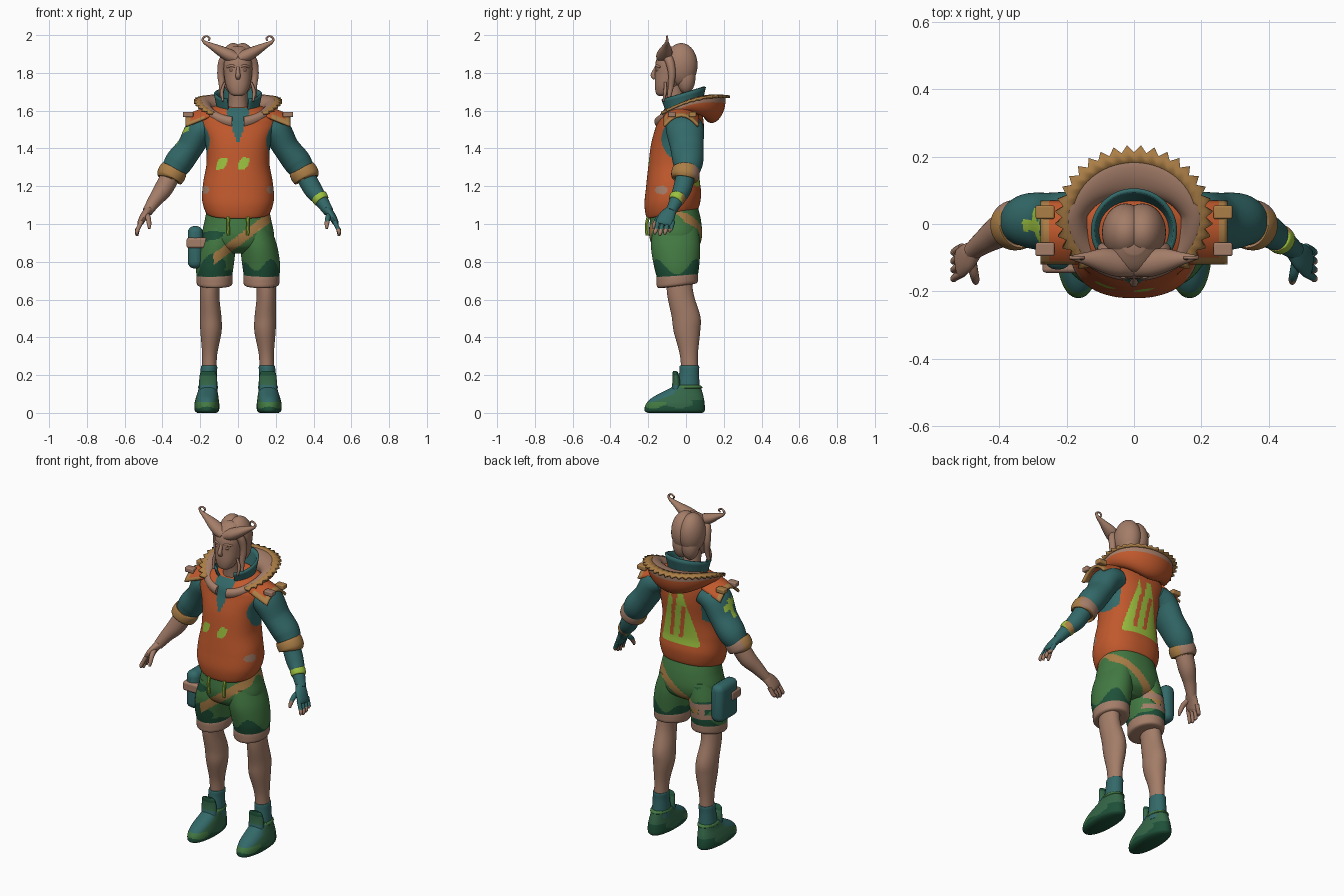
import bpy, bmesh
from math import sin, cos, pi, radians, copysign
from mathutils import Vector, Matrix

if "Cube" in bpy.data.objects:
    bpy.data.objects.remove(bpy.data.objects["Cube"])


def material(name, *rgb):
    mat = bpy.data.materials.new(name)
    mat.use_nodes = True
    mat.diffuse_color = (*rgb, 1)
    shader = mat.node_tree.nodes["Principled BSDF"]
    shader.inputs["Base Color"].default_value = (*rgb, 1)
    shader.inputs["Roughness"].default_value = 0.8
    return mat


skin = material("warm brown skin", 0.37, 0.205, 0.14)
orange = material("burnt orange", 0.53, 0.1, 0.026)
teal = material("deep teal", 0.033, 0.14, 0.14)
green = material("leaf green", 0.055, 0.19, 0.055)
moss = material("moss green", 0.035, 0.135, 0.065)
dark_green = material("dark green", 0.013, 0.08, 0.04)
lime = material("lime", 0.33, 0.53, 0.05)
tan = material("tan", 0.41, 0.21, 0.062)
parts = []


def finish(name, bm, mat):
    bmesh.ops.recalc_face_normals(bm, faces=bm.faces)
    mesh = bpy.data.meshes.new(name)
    bm.to_mesh(mesh)
    bm.free()
    obj = bpy.data.objects.new(name, mesh)
    bpy.context.collection.objects.link(obj)
    mesh.materials.append(mat)
    parts.append(obj)
    return obj


def surface(name, point, nu, nv, mat, cap=False, thick=0):
    """Grid of quads over point(u, v); seams are welded, ends can be capped."""
    bm = bmesh.new()
    rows = [[bm.verts.new(point(i / nu, j / nv)) for j in range(nv + 1)] for i in range(nu + 1)]
    for low, high in zip(rows, rows[1:]):
        for j in range(nv):
            bm.faces.new((low[j], low[j + 1], high[j + 1], high[j]))
    bmesh.ops.remove_doubles(bm, verts=bm.verts, dist=0.00005)
    if cap:
        bmesh.ops.holes_fill(bm, edges=[e for e in bm.edges if e.is_boundary], sides=0)
    obj = finish(name, bm, mat)
    if thick:
        solid = obj.modifiers.new("thickness", "SOLIDIFY")
        solid.thickness, solid.offset = thick, 0
    return obj


def spline(keys, t):
    t = min(max(t, 0), 1) * (len(keys) - 1)
    i = min(int(t), len(keys) - 2)
    f = t - i
    a, b, c, d = (keys[min(max(k, 0), len(keys) - 1)] for k in range(i - 1, i + 3))
    return [q + f / 2 * (r - p + f * (2 * p - 5 * q + 4 * r - s + f * (3 * (q - r) + s - p)))
            for p, q, r, s in zip(a, b, c, d)]


def loft(name, keys, mat, side=1, sides=32, steps=6, tilt=0, power=2, along=False):
    """Elliptical rings (x, y, z, rx[, ry]): level, or square to the path when along."""
    keys = [k if len(k) == 5 else (*k, k[-1]) for k in keys]

    def point(u, v):
        x, y, z, rx, ry = spline(keys, u)
        c, s = cos(2 * pi * v), sin(2 * pi * v)
        c = copysign(abs(c) ** (2 / power), c) * max(rx, 0.001)
        s = copysign(abs(s) ** (2 / power), s) * max(ry, 0.001)
        p = Vector((x, y, z))
        if along:
            t = (Vector(spline(keys, u + 0.01)[:3]) - Vector(spline(keys, u - 0.01)[:3])).normalized()
            depth = (Vector((0, 1, 0)) - t * t.y).normalized()
            p += depth.cross(t) * c + depth * s
        else:
            p += Vector((c, s, tilt * s))
        p.x *= side
        return p
    return surface(name, point, steps * (len(keys) - 1), sides, mat, cap=True)


def tube(name, keys, mat, side=1, sides=20, steps=6):
    return loft(name, keys, mat, side, sides, steps, along=True)


def ball(name, centre, radii, mat):
    bm = bmesh.new()
    bmesh.ops.create_uvsphere(bm, u_segments=32, v_segments=20, radius=1,
                              matrix=Matrix.Translation(centre) @ Matrix.Diagonal((*radii, 1)))
    return finish(name, bm, mat)


def box(name, centre, size, mat, bevel):
    bm = bmesh.new()
    bmesh.ops.create_cube(bm, size=1, matrix=Matrix.Translation(centre) @ Matrix.Diagonal((*size, 1)))
    mod = finish(name, bm, mat).modifiers.new("soft edges", "BEVEL")
    mod.width, mod.segments = bevel, 4


def paint(obj, mat, rule):
    obj.data.materials.append(mat)
    slot = len(obj.data.materials) - 1
    for face in obj.data.polygons:
        if rule(*face.center, face.normal):
            face.material_index = slot


# Vest with neck opening, armholes, chest marks and back emblem
vest = loft("vest", [(0, -.07, 1.06, .14, .12), (0, -.07, 1.06, .168, .138), (0, -.07, 1.13, .19, .15),
                     (0, -.07, 1.22, .184, .142), (0, -.06, 1.33, .166, .14), (0, -.045, 1.45, .176, .14),
                     (0, -.035, 1.54, .205, .125), (0, -.035, 1.59, .185, .11), (0, -.03, 1.63, .1, .08)],
            orange, sides=176, steps=16, tilt=.2, power=2.3)
paint(vest, teal, lambda x, y, z, n: y < -.05 and abs(x) < min(.36 * (z - 1.42), .06)
      or abs(x) > .135 and ((y + .03) / .1) ** 2 + ((z - 1.45) / .11) ** 2 < 1)
for mark in (-.086, .03):
    paint(vest, lime, lambda x, y, z, n: y < -.1 and abs(z - 1.32) < .032
          and abs(x - mark - .4 * (z - 1.32)) < .026 - 9 * (z - 1.32) ** 2)


def emblem(x, y, z, n):
    inside = 1.2 < z < 1.53 and abs(x) < .04 + .27 * (1.53 - z)
    slots = 1.24 < z < 1.44 and any(abs(x - c + .15 * (z - 1.34)) < .013 for c in (-.03, .035))
    notch = z > 1.4 and abs(x - .012) < .2 * (z - 1.4)
    return y > 0 and inside and not slots and not notch


paint(vest, lime, emblem)
paint(vest, skin, lambda x, y, z, n: abs(x) > .1 and ((y + .13) / .035) ** 2 + ((z - 1.18) / .022) ** 2 < 1)


# Hood lying on the shoulders: fur roll, orange bag behind, toothed rim
def hood_height(s):
    return 1.637 + .06 * s - .035 * s * s


def hood_point(u, v):
    a = radians(-81 + 342 * u)
    s, b = sin(a), 2 * pi * v
    back = max(0, s)
    w = .035 + .03 * back
    out = w * (cos(b) - 1)
    h = .033 if sin(b) > 0 else .035 + .075 * back
    return ((.21 + out) * cos(a), .02 + (.19 + out) * s, hood_height(s) + h * sin(b) + .25 * out)


hood = surface("hood", hood_point, 100, 32, skin, cap=True)
paint(hood, orange, lambda x, y, z, n: y > -.02 and n.z < -.1 and (y - .02) * n.y + x * n.x > -.06)


def teeth_point(u, v):
    a = radians(-50 + 280 * u)
    tooth = .022 if round(u * 56) % 2 else 0
    out = v * (.03 + tooth) - .028
    return ((.21 + out) * cos(a), .02 + (.19 + out) * sin(a), hood_height(sin(a)) + .014 - .1 * out)


surface("hood_toothed_rim", teeth_point, 56, 2, tan, thick=.014)


def collar_point(u, v):
    a = radians(-62 + 304 * u)
    return ((.1 + .022 * v) * cos(a), -.02 + (.085 + .035 * v) * sin(a),
            1.58 + v * (.112 + .035 * sin(a)))


surface("shirt_collar", collar_point, 48, 6, teal, thick=.012)

# Head and face
loft("neck", [(0, -.04, 1.57, .06), (0, -.055, 1.65, .05), (0, -.07, 1.74, .052)], skin)
loft("head", [(0, -.125, 1.678, .02, .02), (0, -.118, 1.69, .042, .04), (0, -.1, 1.73, .063, .065),
              (0, -.08, 1.79, .074, .084), (0, -.07, 1.86, .078, .09), (0, -.055, 1.91, .066, .08),
              (0, -.05, 1.94, .035, .04)], skin, power=2.2)
tube("nose", [(0, -.153, 1.84, .007), (0, -.167, 1.81, .01), (0, -.174, 1.785, .013),
              (0, -.162, 1.772, .011)], skin)
for z, r in ((1.745, .006), (1.735, .007)):
    ball("lip", (0, -.153, z), (.024, .011, r), skin)

# Hair: parted cap, side locks and swept horn-shaped buns ending in curls
for side, label in ((1, "left_"), (-1, "right_")):
    ball(label + "hair_lobe", (side * .025, -.025, 1.842), (.07, .086, .116), skin)
    ball(label + "nape_hair", (side * .03, 0, 1.775), (.05, .05, .085), skin)
    ball(label + "eye", (side * .032, -.15, 1.815), (.014, .01, .008), skin)
    tube(label + "brow", [(.012, -.157, 1.832, .006), (.035, -.155, 1.838, .007), (.058, -.135, 1.83, .006)],
         skin, side)
    tube(label + "side_lock", [(.03, -.12, 1.9, .02), (.075, -.09, 1.87, .024), (.09, -.075, 1.8, .02),
                               (.085, -.08, 1.73, .016), (.09, -.09, 1.67, .009)], skin, side)
    tube(label + "thin_braid", [(.07, -.11, 1.75, .006), (.085, -.11, 1.7, .009), (.08, -.12, 1.65, .005)],
         skin, side)
    tube(label + "hair_horn", [(0, -.13, 1.875, .024, .028), (.04, -.118, 1.89, .033, .04),
                               (.09, -.108, 1.915, .028, .036), (.14, -.103, 1.942, .017, .02),
                               (.178, -.1, 1.963, .009), (.186, -.1, 1.982, .006),
                               (.168, -.1, 1.994, .005), (.15, -.1, 1.984, .005), (.157, -.104, 1.97, .004)],
         skin, side)

# Arms: puffy sleeves, cuffs, shoulder flaps, hands
for side, label in ((1, "left_"), (-1, "right_")):
    gloved = side > 0
    sleeve = tube(label + "sleeve", [(.14, -.01, 1.52, .07, .095), (.2, -.005, 1.495, .078, .1),
                                     (.255, .005, 1.405, .07, .088), (.315, .01, 1.325, .074, .08),
                                     (.352, 0, 1.265, .06)], teal, side, 72, 20)
    if not gloved:
        paint(sleeve, lime, lambda x, y, z, n: n.x < -.1 and 1.42 < z < 1.515
              and (abs(y + .005) < .016 or abs(z - 1.485 + .3 * y) < .016 and abs(y + .015) < .06))
    cuff = tube(label + "sleeve_cuff", [(.333, 0, 1.298, .06), (.337, 0, 1.29, .071), (.35, -.003, 1.268, .075),
                                        (.364, -.006, 1.245, .071), (.367, -.007, 1.238, .055)], tan, side, 32)
    paint(cuff, skin, lambda x, y, z, n: n.y > .5)
    tube(label + "forearm", [(.35, 0, 1.27, .05), (.395, -.02, 1.185, .049), (.44, -.05, 1.125, .037),
                             (.48, -.08, 1.065, .027)], teal if gloved else skin, side, 28)
    tube(label + "palm", [(.472, -.075, 1.075, .024, .028), (.495, -.098, 1.045, .021, .042),
                          (.515, -.115, 1.01, .017, .045), (.52, -.12, .995, .01, .038)],
         teal if gloved else skin, side)
    for i, finger in enumerate(("index", "middle", "ring", "little")):
        y, drop = -.157 + .026 * i, (.008, 0, .006, .02)[i]
        tip = tube(label + finger + "_finger", [(.51, y + .01, 1.015, .012), (.529, y, .975, .011),
                   (.535, y - .006, .95 + drop, .01), (.532, y - .008, .937 + drop, .005)], skin, side, 12)
        if gloved:
            paint(tip, teal, lambda x, y, z, n: z > .975)
    thumb = tube(label + "thumb", [(.485, -.1, 1.055, .015), (.475, -.145, 1.03, .014),
                                   (.47, -.168, .995, .011), (.47, -.175, .975, .006)], skin, side, 12)
    if gloved:
        paint(thumb, teal, lambda x, y, z, n: z > 1.015)
        band = tube("wristband", [(.424, -.04, 1.152, .034), (.428, -.042, 1.146, .043),
                                  (.443, -.052, 1.124, .041), (.448, -.056, 1.117, .03)], lime, side)
        paint(band, tan, lambda x, y, z, n: n.y > .5)

    def flap_point(u, v):
        x = .15 + .125 * u
        return (side * x, -.115 + .18 * v, 1.622 - .05 * u - .22 * (v - .5) ** 2)

    flap = surface(label + "shoulder_flap", flap_point, 10, 18, orange, thick=.014)
    paint(flap, tan, lambda x, y, z, n: abs(x) > .25 or abs(x) > .18 and y < -.1)
    for y, mat in ((-.075, skin), (.035, tan)):
        box(label + "flap_tab", (side * .264, y, 1.58), (.056, .04, .028), mat, .006)


# Shorts with camouflage, a slanted tan stripe, ties and rolled cuffs
def camouflage(x, y, z, n):
    hem = z < .765 + .03 * sin(40 * x + 1) + .02 * sin(33 * y)
    return hem or (x < -.02 and z < .96 and sin(26 * x + 5) + sin(38 * z + 20 * y) > .75)


def stripe(x, y, z, n):
    return -.13 < x < .17 and abs(z - .91 - .75 * x) < .03


def thigh_strap(x, y, z, n):
    return x < -.04 and y > -.05 and (min(abs(z - .79), abs(z - .85)) < .015
                                      or abs(x + .15) < .015 and .79 < z < .85)


shorts = [loft("shorts_hips", [(0, -.06, 1.1, .16, .12), (0, -.056, 1.02, .176, .135),
                               (0, -.055, .94, .19, .14), (0, -.053, .88, .165, .12),
                               (0, -.05, .845, .07, .07)], green, sides=112, steps=12, power=2.2)]
for side, label in ((1, "left_"), (-1, "right_")):
    shorts.append(loft(label + "shorts_leg", [(.095, -.055, .98, .08, .12), (.11, -.055, .88, .098, .13),
                       (.123, -.05, .78, .1, .12), (.125, -.046, .71, .092, .106)], green, side, 88, 16))
    loft(label + "shorts_cuff", [(.124, -.046, .745, .08, .09), (.124, -.046, .737, .093, .108),
                                 (.124, -.046, .705, .096, .11), (.124, -.046, .676, .09, .104),
                                 (.124, -.046, .67, .06, .07)], skin, side, 40, tilt=.12)
    tube(label + "waist_tie", [(.05, -.195, 1.05, .009), (.053, -.208, 1, .009), (.05, -.206, .94, .009)],
         lime, side, 8)

    # Legs, socks and shoes
    loft(label + "leg", [(.142, -.04, .76, .055, .066), (.15, -.03, .63, .051, .07), (.145, 0, .51, .057, .076),
                         (.143, .005, .43, .056, .07), (.15, .015, .31, .04, .048),
                         (.153, .02, .2, .038, .044)], skin, side)
    loft(label + "sock", [(.153, .018, .25, .035, .045), (.153, .018, .245, .043, .052),
                          (.155, .016, .2, .044, .053), (.157, .01, .1, .05, .065)], teal, side)
    shoe = loft(label + "shoe", [(.165, -.058, 0, .05, .145), (.165, -.06, .012, .064, .159),
                                 (.165, -.057, .045, .066, .156), (.163, -.043, .08, .06, .137),
                                 (.16, -.015, .115, .052, .1), (.158, .01, .145, .048, .066)],
                moss, side, 64, 10, power=2.2)
    paint(shoe, teal, lambda x, y, z, n: z > .06 and n.z > .45 and y < -.02)
    paint(shoe, green, lambda x, y, z, n: .025 < z < .06 and y < -.13 + .03 * sin(60 * x))
    paint(shoe, dark_green, lambda x, y, z, n: z < .03 + .008 * sin(45 * y) or (y > .03 and z < .07))
    tongue = loft(label + "shoe_tongue", [(.158, -.055, .09, .046, .03), (.158, -.05, .16, .048, .022),
                                          (.158, -.056, .21, .042, .015), (.158, -.06, .222, .025, .008)],
                  moss, side, 24)
    paint(tongue, teal, lambda x, y, z, n: z < .15)
    paint(tongue, dark_green, lambda x, y, z, n: z > .195)
    loft(label + "shoe_trim", [(.158, .008, .128, .045, .06), (.158, .008, .132, .053, .078),
                               (.158, .01, .144, .05, .07), (.158, .01, .148, .04, .05)], green, side)
for cloth in shorts:
    paint(cloth, dark_green, camouflage)
    paint(cloth, tan, stripe)
    paint(cloth, skin, thigh_strap)

# Thigh pouch with its front band
box("thigh_pouch", (-.226, -.045, .877), (.08, .18, .225), teal, .035)
box("pouch_band", (-.213, -.1, .9), (.118, .09, .055), skin, .012)

# Smooth shading with sharp edges kept
bpy.ops.object.select_all(action="DESELECT")
for obj in parts:
    obj.select_set(True)
bpy.context.view_layer.objects.active = parts[0]
bpy.ops.object.shade_smooth_by_angle(angle=radians(40))
